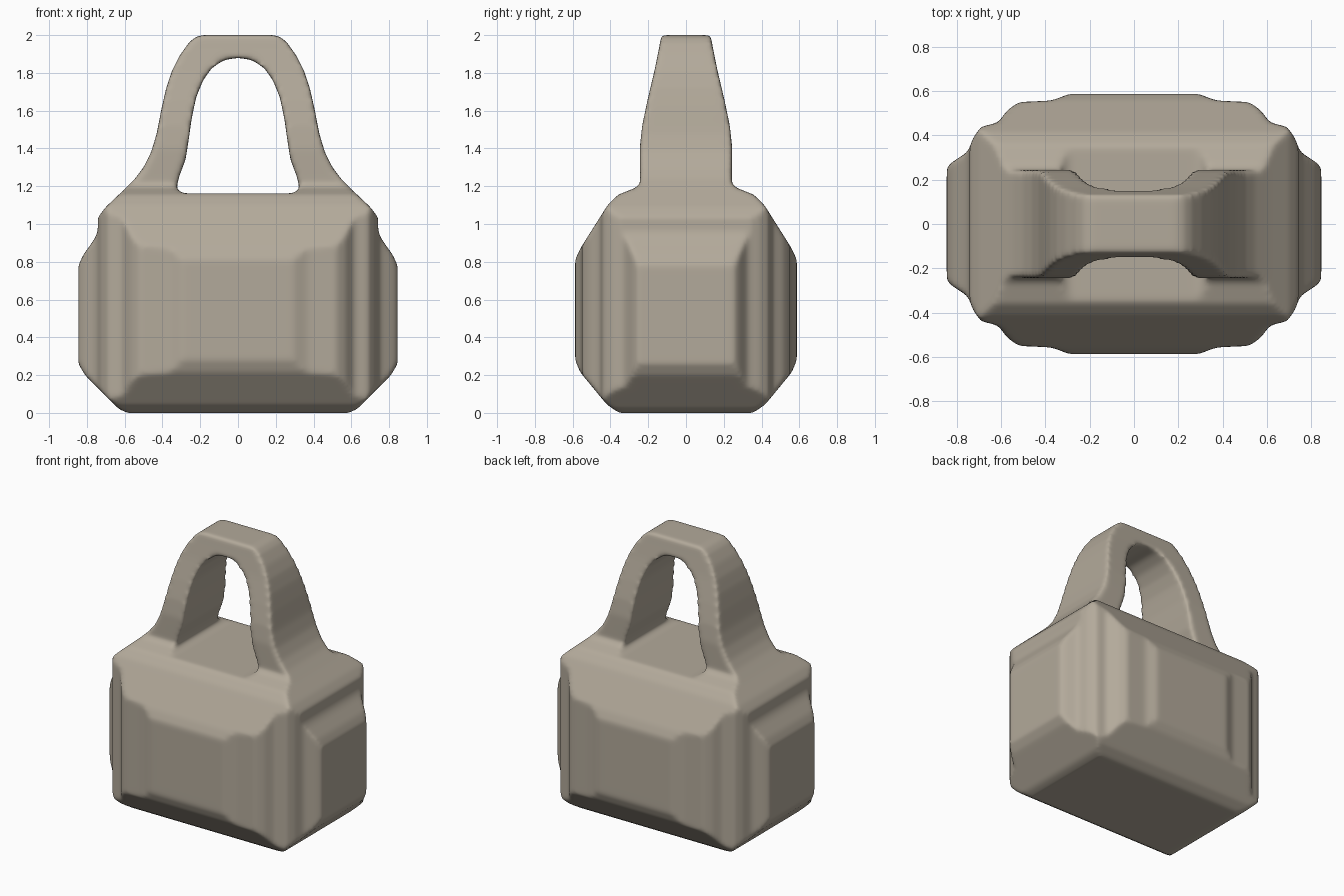
import bpy, bmesh
from mathutils import Vector

if "Cube" in bpy.data.objects:
    bpy.data.objects.remove(bpy.data.objects["Cube"])


def mirrored(half):
    """Close a half outline (first coordinate >= 0) by mirroring it."""
    return half + [(-a, b) for a, b in reversed(half) if a > 1e-6]


def prism(name, outline, place, depth):
    """Extrude a 2D outline between -depth and +depth along the third axis."""
    bm = bmesh.new()
    lo = [bm.verts.new(place(a, b, -depth)) for a, b in outline]
    face = bm.faces.new(lo)
    out = bmesh.ops.extrude_face_region(bm, geom=[face])
    shift = Vector(place(0, 0, depth)) - Vector(place(0, 0, -depth))
    bmesh.ops.translate(bm, vec=shift,
                        verts=[g for g in out["geom"] if isinstance(g, bmesh.types.BMVert)])
    bmesh.ops.recalc_face_normals(bm, faces=bm.faces[:])
    me = bpy.data.meshes.new(name)
    bm.to_mesh(me)
    bm.free()
    ob = bpy.data.objects.new(name, me)
    bpy.context.collection.objects.link(ob)
    return ob


# Front silhouette: body with side panels, flowing into the handle
front = mirrored([
    (0.585, 0.0), (0.63, 0.02), (0.81, 0.20), (0.845, 0.26), (0.845, 0.78),
    (0.82, 0.835), (0.76, 0.92), (0.742, 0.96), (0.742, 1.035), (0.70, 1.09),
    (0.61, 1.175), (0.545, 1.24), (0.50, 1.30), (0.46, 1.38), (0.43, 1.48),
    (0.405, 1.61), (0.38, 1.72), (0.35, 1.81), (0.31, 1.89), (0.26, 1.96),
    (0.225, 1.99), (0.19, 2.0)])
# Side silhouette: body shoulders and tapering handle
side = mirrored([
    (0.33, -0.03), (0.355, 0.0), (0.42, 0.045), (0.56, 0.215), (0.587, 0.28),
    (0.587, 0.81), (0.56, 0.87), (0.415, 1.10), (0.36, 1.155), (0.27, 1.19),
    (0.243, 1.21), (0.245, 1.40), (0.232, 1.52), (0.205, 1.65), (0.165, 1.82),
    (0.143, 1.93), (0.13, 2.0), (0.12, 2.04)])
# Plan: stepped corners
plan_q = [(0.845, 0.255), (0.82, 0.28), (0.75, 0.325), (0.725, 0.39), (0.69, 0.44),
          (0.615, 0.456), (0.57, 0.515), (0.52, 0.55), (0.37, 0.557), (0.29, 0.588)]
plan = mirrored([(x, -y) for x, y in reversed(plan_q)] + plan_q)
# Handle opening
hole = mirrored([
    (0.0, 1.162), (0.29, 1.162), (0.327, 1.185), (0.312, 1.25), (0.278, 1.34),
    (0.262, 1.44), (0.245, 1.56), (0.222, 1.67), (0.185, 1.76), (0.14, 1.825),
    (0.075, 1.868), (0.0, 1.88)])

weight = prism("handled_weight", front, lambda a, b, d: (a, d, b), 1.0)
cutters = [
    (prism("side_cutter", side, lambda a, b, d: (d, a, b), 1.2), 'INTERSECT'),
    (prism("plan_cutter", plan, lambda a, b, d: (a, b, d), 2.3), 'INTERSECT'),
    (prism("handle_opening", hole, lambda a, b, d: (a, d, b), 1.3), 'DIFFERENCE')]
for ob, op in cutters:
    ob.hide_render = True
    m = weight.modifiers.new(ob.name, 'BOOLEAN')
    m.object, m.operation, m.solver = ob, op, 'EXACT'

# Soft worn edges
m = weight.modifiers.new("even_mesh", 'REMESH')
m.mode, m.voxel_size, m.use_smooth_shade = 'VOXEL', 0.0145, True
m = weight.modifiers.new("soft_edges", 'SMOOTH')
m.factor, m.iterations = 0.5, 7

# Freeze the result and drop the cutters
bpy.context.view_layer.update()
dg = bpy.context.evaluated_depsgraph_get()
mesh = bpy.data.meshes.new_from_object(weight.evaluated_get(dg))
weight.modifiers.clear()
weight.data = mesh
for ob, _ in cutters:
    bpy.data.objects.remove(ob)

stone = bpy.data.materials.new("warm_grey_stone")
stone.diffuse_color = (0.45, 0.40, 0.325, 1)
stone.use_nodes = True
stone.node_tree.nodes["Principled BSDF"].inputs["Base Color"].default_value = stone.diffuse_color
mesh.materials.clear()
mesh.materials.append(stone)
for p in mesh.polygons:
    p.use_smooth = True
    p.material_index = 0
